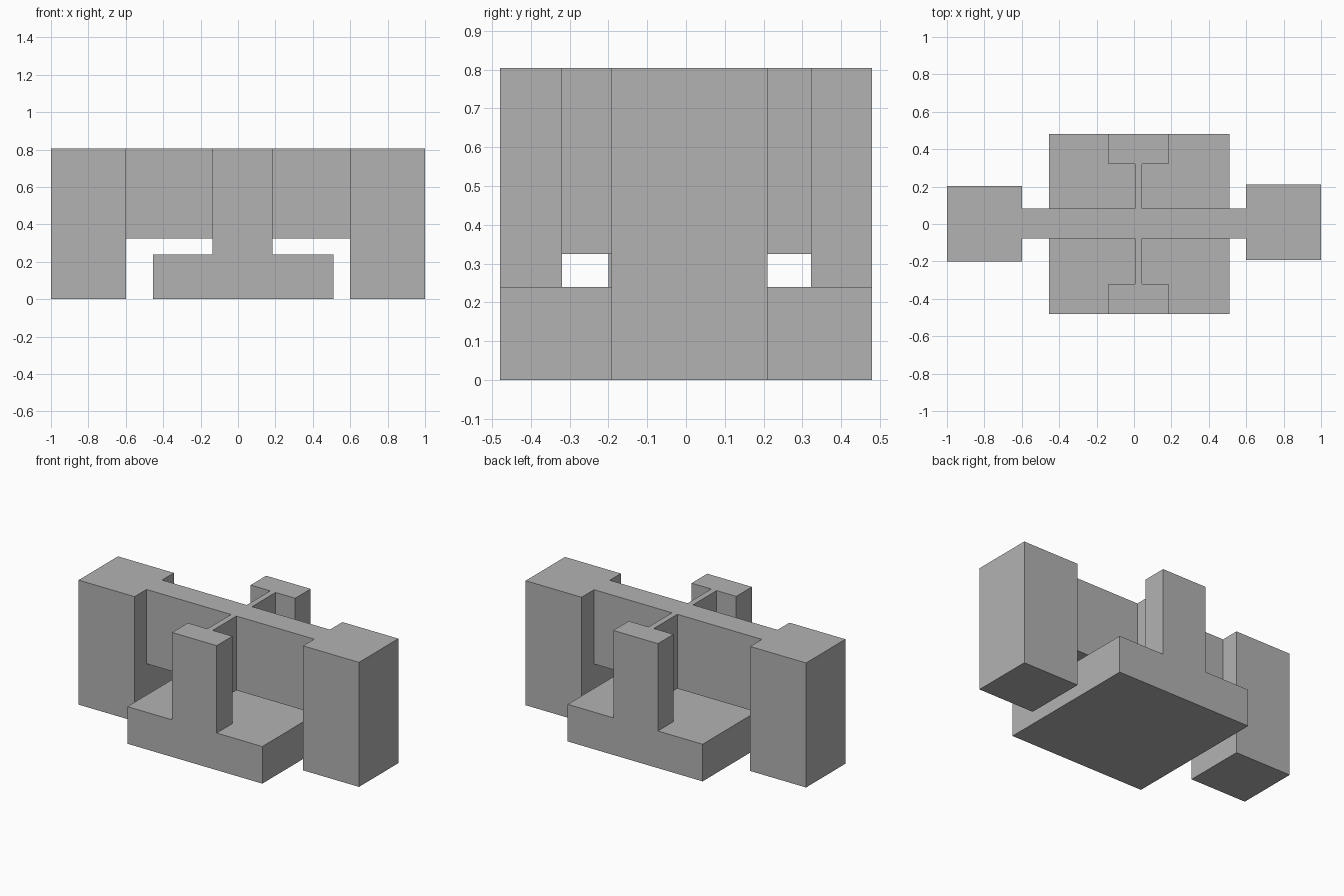
import bpy
import bmesh
from mathutils import Vector

if "Cube" in bpy.data.objects:
    bpy.data.objects.remove(bpy.data.objects["Cube"])

grey = bpy.data.materials.new("mid grey")
grey.diffuse_color = (0.45, 0.45, 0.45, 1)
grey.use_nodes = True
grey.node_tree.nodes["Principled BSDF"].inputs["Base Color"].default_value = grey.diffuse_color


def box(name, x, y, z):
    """Box spanning the given x, y and z ranges."""
    bm = bmesh.new()
    bmesh.ops.create_cube(bm, size=1)
    for v in bm.verts:
        v.co = Vector([r[0] if c < 0 else r[1] for c, r in zip(v.co, (x, y, z))])
    mesh = bpy.data.meshes.new(name)
    bm.to_mesh(mesh)
    bm.free()
    mesh.materials.append(grey)
    obj = bpy.data.objects.new(name, mesh)
    bpy.context.collection.objects.link(obj)
    return obj


TOP, GAP_TOP, BASE_TOP = 0.805, 0.325, 0.24

# Long wall, the start of the joined body
body = box("cross_frame", (-0.8, 0.8), (-0.078, 0.082), (GAP_TOP, TOP))

parts = [
    # End blocks standing on the ground
    box("left_block", (-1, -0.6), (-0.2, 0.202), (0, TOP)),
    box("right_block", (0.6, 1), (-0.192, 0.21), (0, TOP)),
    # Thin rib crossing the wall between the two posts
    box("thin_rib", (0.005, 0.043), (-0.4, 0.4), (GAP_TOP, TOP)),
    # Low base slab
    box("base_slab", (-0.455, 0.51), (-0.48, 0.48), (0, BASE_TOP)),
    # Posts rising from the front and back edges of the slab
    box("front_post", (-0.135, 0.184), (-0.48, -0.32), (0.1, TOP)),
    box("back_post", (-0.135, 0.184), (0.322, 0.48), (0.1, TOP)),
]

# Join the parts into one solid
for part in parts:
    mod = body.modifiers.new(part.name, 'BOOLEAN')
    mod.operation = 'UNION'
    mod.solver = 'EXACT'
    mod.object = part
bpy.context.view_layer.update()
depsgraph = bpy.context.evaluated_depsgraph_get()
joined = bpy.data.meshes.new_from_object(body.evaluated_get(depsgraph))
body.modifiers.clear()
body.data = joined
for part in parts:
    bpy.data.objects.remove(part, do_unlink=True)

# Clear seams between flush faces
bm = bmesh.new()
bm.from_mesh(joined)
bmesh.ops.remove_doubles(bm, verts=bm.verts, dist=0.0001)
bmesh.ops.dissolve_limit(bm, angle_limit=0.01, verts=bm.verts, edges=bm.edges)
bm.to_mesh(joined)
bm.free()
joined.materials.clear()
joined.materials.append(grey)
